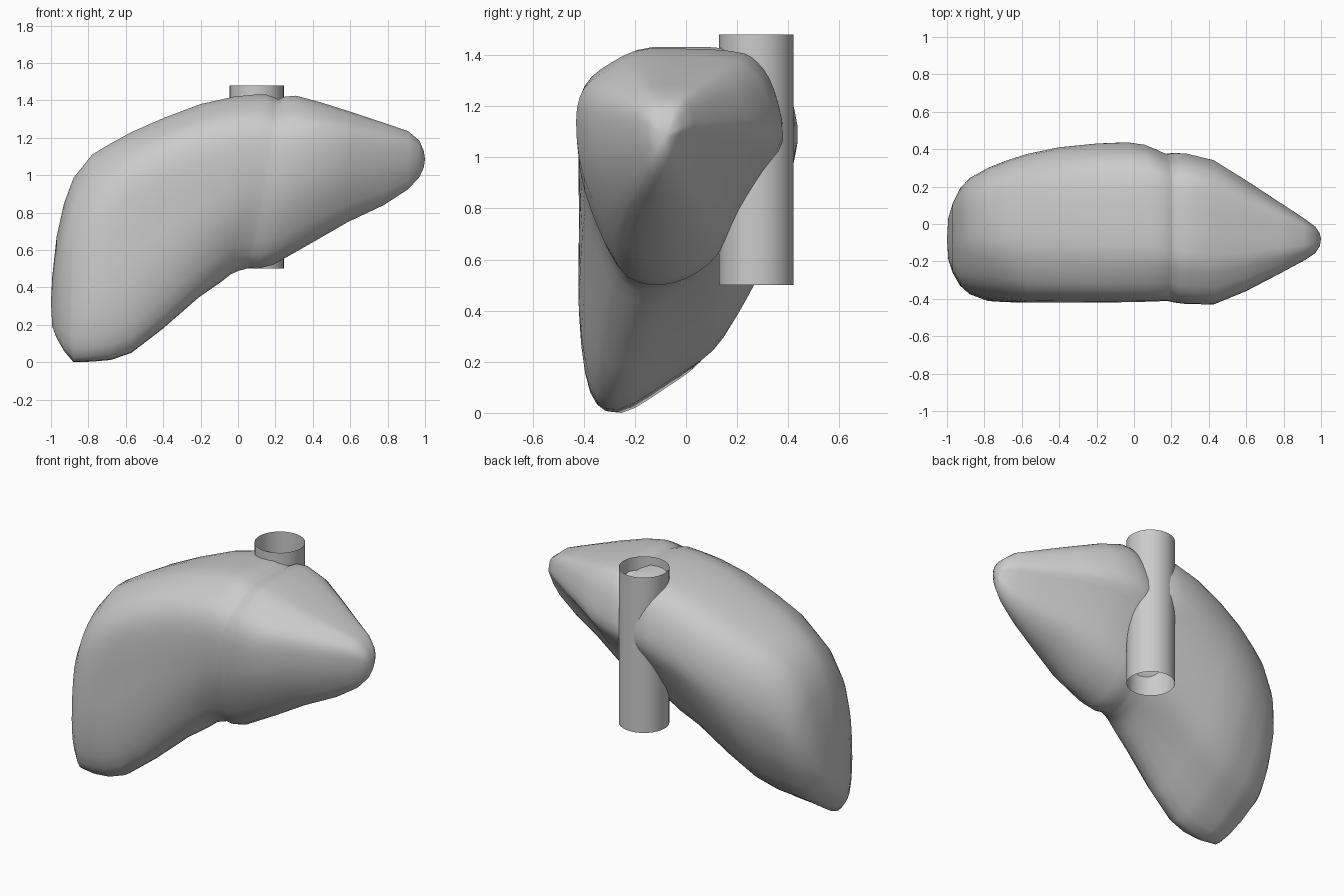
import bpy, bmesh, math

if "Cube" in bpy.data.objects:
    bpy.data.objects.remove(bpy.data.objects["Cube"])

# Normalised cross-sections (y front->back, z bottom->top): left lobe, right lobe, right-hand tip
LEFT = [(.35, 1), (.17, .94), (.04, .84), (0, .67), (.04, .38), (.19, .08), (.35, 0), (.53, .03),
        (.68, .13), (.79, .31), (.90, .47), (1, .62), (.96, .82), (.88, .94), (.75, .99)]
RIGHT = [(.38, 1), (.17, .95), (.05, .87), (0, .72), (0, .32), (.06, .07), (.20, 0), (.48, .11),
         (.69, .20), (.83, .34), (.94, .50), (1, .68), (.97, .84), (.86, .95), (.66, .99)]
END = [(.46, 1), (.27, .94), (.11, .83), (.03, .65), (0, .32), (.05, .07), (.20, 0), (.48, .10),
       (.69, .20), (.83, .34), (.94, .50), (1, .68), (.97, .84), (.86, .95), (.68, .99)]

# Stations along the liver: x, y front, y back, z bottom, z top
STATIONS = [
    (-.993, -.19, .03, .19, .46), (-.97, -.26, .11, .13, .67), (-.93, -.33, .19, .06, .85),
    (-.88, -.375, .245, 0, .985), (-.78, -.412, .30, .003, 1.11), (-.68, -.418, .34, .012, 1.17),
    (-.57, -.42, .375, .05, 1.23), (-.40, -.42, .41, .18, 1.305), (-.20, -.42, .43, .345, 1.38),
    (-.02, -.418, .437, .43, 1.42), (.08, -.416, .425, .47, 1.43), (.15, -.414, .40, .49, 1.432),
    (.195, -.412, .38, .50, 1.415), (.215, -.412, .375, .505, 1.405), (.25, -.42, .38, .50, 1.42),
    (.31, -.428, .377, .52, 1.425), (.44, -.43, .342, .63, 1.39), (.60, -.36, .235, .75, 1.34),
    (.78, -.265, .115, .84, 1.28), (.91, -.195, .03, .925, 1.235), (.97, -.155, -.015, .99, 1.185),
    (.993, -.12, -.05, 1.04, 1.13)]


def smooth_ring(pts, n=3):
    """Closed Catmull-Rom resampling, kept inside the unit square."""
    out, c = [], len(pts)
    for i in range(c):
        a, b, d, e = (pts[(i + k) % c] for k in (-1, 0, 1, 2))
        for j in range(n):
            t = j / n
            out.append(tuple(min(1, max(0, .5 * (2 * q + (r - p) * t
                                                 + (2 * p - 5 * q + 4 * r - s) * t * t
                                                 + (3 * q - p - 3 * r + s) * t ** 3)))
                             for p, q, r, s in zip(a, b, d, e)))
    return out


def mix(a, b, w):
    w = min(1, max(0, w))
    return [(p + (r - p) * w, q + (s - q) * w) for (p, q), (r, s) in zip(a, b)]


def finish(bm, name, angle):
    bmesh.ops.recalc_face_normals(bm, faces=bm.faces)
    me = bpy.data.meshes.new(name)
    bm.to_mesh(me)
    bm.free()
    ob = bpy.data.objects.new(name, me)
    bpy.context.collection.objects.link(ob)
    bpy.ops.object.select_all(action='DESELECT')
    ob.select_set(True)
    bpy.context.view_layer.objects.active = ob
    bpy.ops.object.shade_smooth_by_angle(angle=math.radians(angle))
    return ob


# Liver body: loft through the stations, with a slanted groove between lobes
bm = bmesh.new()
left, right, end = smooth_ring(LEFT), smooth_ring(RIGHT), smooth_ring(END)
rings = []
for x, yf, yb, zb, zt in STATIONS:
    section = mix(mix(end, right, (x + .85) / .3), left, (x + .5) / .7)
    lean = .15 * math.exp(-((x - .2) / .25) ** 2)
    rings.append([bm.verts.new((x - lean * (1 - h) ** 1.3, yf + (yb - yf) * v, zb + (zt - zb) * h))
                  for v, h in section])
n = len(left)
for a, b in zip(rings, rings[1:]):
    for i in range(n):
        bm.faces.new((a[i], a[(i + 1) % n], b[(i + 1) % n], b[i]))
for ring, tip in ((rings[0], (-1, -.08, .32)), (rings[-1], (1, -.08, 1.085))):
    pole = bm.verts.new(tip)
    for i in range(n):
        bm.faces.new((ring[i], ring[(i + 1) % n], pole))
finish(bm, "liver_body", 80)

# Large vein: open tube let into the back
bm = bmesh.new()
rows = [[bm.verts.new((.10 + .145 * math.cos(k * math.tau / 32),
                       .275 + .145 * math.sin(k * math.tau / 32), z)) for k in range(32)]
        for z in (.5, 1.48)]
for k in range(32):
    j = (k + 1) % 32
    bm.faces.new((rows[0][k], rows[0][j], rows[1][j], rows[1][k]))
finish(bm, "large_vein", 40)
